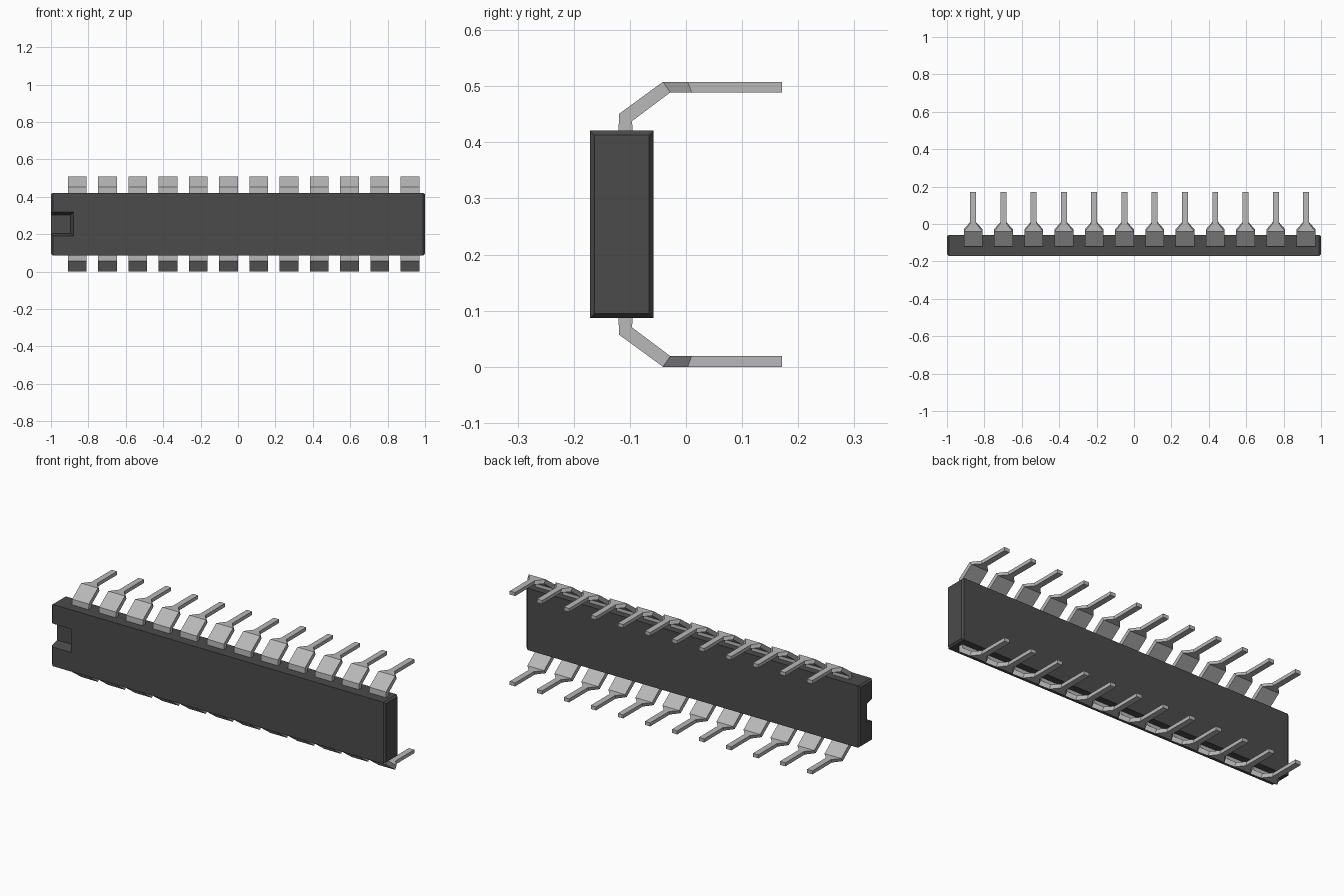
import bpy
import bmesh

if "Cube" in bpy.data.objects:
    bpy.data.objects.remove(bpy.data.objects["Cube"], do_unlink=True)


def material(name, value):
    mat = bpy.data.materials.new(name)
    mat.use_nodes = True
    colour = (value, value, value, 1)
    mat.diffuse_color = colour
    mat.node_tree.nodes["Principled BSDF"].inputs["Base Color"].default_value = colour
    return mat


body_mat = material("charcoal plastic", 0.07)
pin_mat = material("grey metal", 0.48)


def loft(name, rings, mat):
    """Bridge consecutive rings of four points and cap both ends."""
    bm = bmesh.new()
    loops = [[bm.verts.new(p) for p in ring] for ring in rings]
    for a, b in zip(loops, loops[1:]):
        for i in range(4):
            j = (i + 1) % 4
            bm.faces.new((a[i], a[j], b[j], b[i]))
    bm.faces.new(loops[0])
    bm.faces.new(loops[-1])
    bmesh.ops.recalc_face_normals(bm, faces=bm.faces)
    mesh = bpy.data.meshes.new(name)
    bm.to_mesh(mesh)
    bm.free()
    mesh.materials.append(mat)
    obj = bpy.data.objects.new(name, mesh)
    bpy.context.collection.objects.link(obj)
    return obj


# Body: a long block whose ends taper in slightly
MID = 0.254


def body_ring(x, inset):
    y0, y1 = -0.171 + inset, -0.058 - inset
    h = 0.167 - inset
    return [(x, y0, MID - h), (x, y1, MID - h), (x, y1, MID + h), (x, y0, MID + h)]


body = loft("body", [body_ring(-1, 0.008), body_ring(-0.99, 0),
                     body_ring(0.99, 0), body_ring(1, 0.008)], body_mat)


# Orientation notch: flared pocket in the front of one end
def notch_ring(y, x, h):
    return [(-1.1, y, MID - h), (x, y, MID - h), (x, y, MID + h), (-1.1, y, MID + h)]


cutter = loft("notch_cutter", [notch_ring(-0.191, -0.874, 0.069),
                               notch_ring(-0.118, -0.896, 0.049)], body_mat)
cutter.hide_render = True
cut = body.modifiers.new("notch", "BOOLEAN")
cut.operation = "DIFFERENCE"
cut.solver = "EXACT"
cut.object = cutter
bpy.context.view_layer.objects.active = body
bpy.ops.object.modifier_apply(modifier=cut.name)
bpy.data.objects.remove(cutter, do_unlink=True)

# Pins: outer (y, z), inner (y, z), half width at each bend, z from the middle
WIDE, NARROW = 0.05, 0.016
SECTIONS = [
    ((-0.121, 0.155), (-0.095, 0.155), WIDE),
    ((-0.119, 0.197), (-0.096, 0.184), WIDE),
    ((-0.041, 0.254), (-0.028, 0.235), WIDE),
    ((0.003, 0.254), (0.010, 0.235), NARROW),
    ((0.171, 0.254), (0.171, 0.235), NARROW),
]


def pin(name, x, side):
    rings = []
    for (yo, zo), (yi, zi), w in SECTIONS:
        zo, zi = MID + side * zo, MID + side * zi
        rings.append([(x - w, yo, zo), (x + w, yo, zo), (x + w, yi, zi), (x - w, yi, zi)])
    loft(name, rings, pin_mat)


PINS = 12
for i in range(PINS):
    x = -0.86 + i * 0.1618
    pin(f"upper_pin_{i + 1}", x, 1)
    pin(f"lower_pin_{i + 1}", x, -1)
